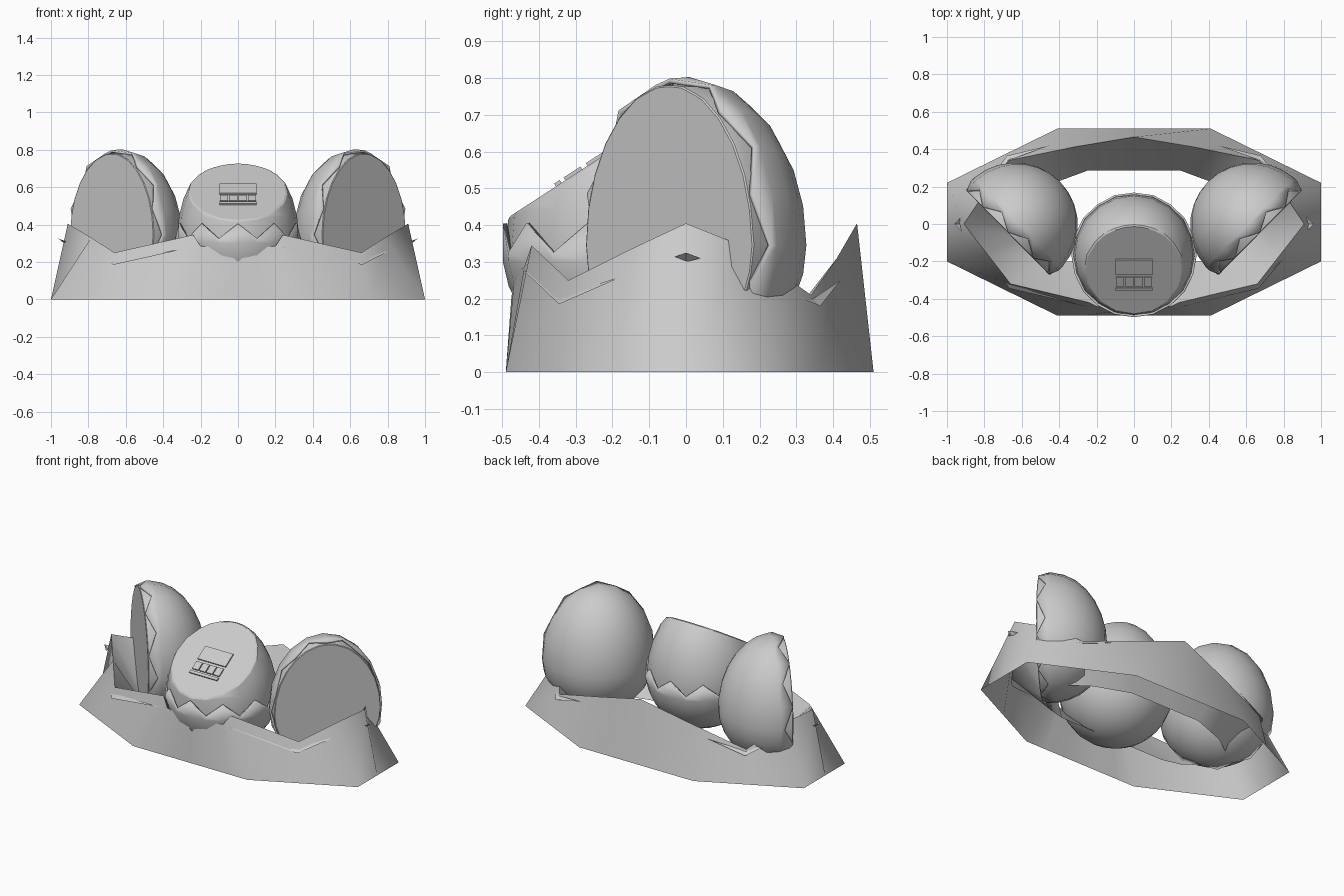
import bpy, bmesh, math
from mathutils import Vector, Matrix

cube = bpy.data.objects.get("Cube")
if cube:
    bpy.data.objects.remove(cube, do_unlink=True)

grey = bpy.data.materials.new("plain grey")
grey.use_nodes = True
GREY = (0.6, 0.6, 0.6, 1)
grey.diffuse_color = GREY
grey.node_tree.nodes["Principled BSDF"].inputs["Base Color"].default_value = GREY


def finish(name, bm, smooth=30):
    bmesh.ops.recalc_face_normals(bm, faces=bm.faces)
    me = bpy.data.meshes.new(name)
    bm.to_mesh(me)
    bm.free()
    me.materials.append(grey)
    ob = bpy.data.objects.new(name, me)
    bpy.context.collection.objects.link(ob)
    if smooth:
        bpy.ops.object.select_all(action='DESELECT')
        ob.select_set(True)
        bpy.context.view_layer.objects.active = ob
        bpy.ops.object.shade_smooth_by_angle(angle=math.radians(smooth))
    return ob


def egg_point(d, r):
    """Scale a unit direction to an egg with a taller upper half."""
    return Vector((d.x * r, d.y * r, d.z * r * (1.365 if d.z > 0 else 1)))


def egg_body(name, centre, plane_co, plane_no):
    """Egg sliced flat by a plane, with a narrow bevel round the cut."""
    bm = bmesh.new()
    bmesh.ops.create_uvsphere(bm, u_segments=20, v_segments=14, radius=1)
    for v in bm.verts:
        v.co = egg_point(v.co, 0.324) + centre
    bmesh.ops.bisect_plane(bm, geom=bm.verts[:] + bm.edges[:] + bm.faces[:],
                           plane_co=plane_co, plane_no=plane_no, clear_outer=True)
    bmesh.ops.remove_doubles(bm, verts=bm.verts, dist=0.004)
    rim = [e for e in bm.edges if e.is_boundary]
    bmesh.ops.holes_fill(bm, edges=rim, sides=0)
    bmesh.ops.bevel(bm, geom=[e for e in rim if e.is_valid], offset=0.01,
                    segments=1, affect='EDGES', clamp_overlap=True)
    finish(name, bm, 22)


def cracked_shell(name, centre, pole, start, low, high, r=0.336, teeth=10, rings=8):
    """Cup of shell around a pole, ending in a zigzag edge."""
    bm = bmesh.new()
    pole = Vector(pole).normalized()
    a = (Vector(start) - pole * pole.dot(Vector(start))).normalized()
    b = pole.cross(a)
    n = teeth * 2
    tip = bm.verts.new(egg_point(pole, r) + centre)
    prev = None
    for i in range(1, rings + 1):
        ring = []
        for k in range(n):
            # only the last ring follows the teeth
            end = math.radians(low if k % 2 else high)
            even = math.radians(low - 4) * i / (rings - 1)
            t = end if i == rings else even
            p = 2 * math.pi * k / n
            d = pole * math.cos(t) + (a * math.cos(p) + b * math.sin(p)) * math.sin(t)
            ring.append(bm.verts.new(egg_point(d, r) + centre))
        for k in range(n):
            j = (k + 1) % n
            if prev:
                bm.faces.new((prev[k], prev[j], ring[j], ring[k]))
            else:
                bm.faces.new((tip, ring[j], ring[k]))
        prev = ring
    ob = finish(name, bm)
    mod = ob.modifiers.new("thickness", 'SOLIDIFY')
    mod.thickness = 0.012
    mod.offset = -1


# Nest, open below: stations from front centre to back centre
# (outer foot, rim, inner edge)
half = [
    ((0, -.49), (0, -.475, .2), (0, -.2)),
    ((.13, -.49), (.08, -.465, .275), (.1, -.2)),
    ((.27, -.49), (.2, -.44, .285), (.2, -.2)),
    ((.41, -.49), (.24, -.42, .345), (.38, -.2)),
    ((.705, -.345), (.66, -.32, .25), (.5, -.17)),
    ((1, -.2), (.785, -.16, .33), (.62, -.08)),
    ((1, 0), (.91, 0, .405), (.66, 0)),
    ((1, .22), (.81, .15, .345), (.62, .1)),
    ((.705, .365), (.67, .34, .21), (.48, .2)),
    ((.41, .51), (.33, .41, .31), (.25, .285)),
    ((0, .51), (0, .465, .405), (0, .285)),
]
mirrored = [tuple((-p[0], *p[1:]) for p in s) for s in half[-2:0:-1]]
bm = bmesh.new()
loops = []
for outer, rim, inner in half + mirrored:
    loops.append([bm.verts.new((*outer, 0)), bm.verts.new(rim), bm.verts.new((*inner, .04))])
for s, t in zip(loops, loops[1:] + loops[:1]):
    for i in range(2):
        bm.faces.new((s[i], t[i], t[i + 1], s[i + 1]))
finish("nest", bm, 85)

# Thin slivers standing out of the nest wall
for side, tag in ((1, "left"), (-1, "right")):
    for label, pts in {
        "front_sliver": ((.83, -.15, .27), (.665, -.345, .185), (.24, -.445, .28), (.655, -.325, .21)),
        "back_sliver": ((.78, .22, .24), (.68, .365, .18), (.45, .42, .25), (.66, .345, .2)),
        "side_sliver": ((.92, -.04, .31), (.93, 0, .3), (.92, .04, .31), (.96, 0, .325)),
    }.items():
        bm = bmesh.new()
        vs = [bm.verts.new((x * side, y, z)) for x, y, z in pts]
        bm.faces.new((vs[0], vs[1], vs[3]))
        bm.faces.new((vs[1], vs[2], vs[3]))
        finish(f"{tag}_{label}", bm, 0)

# Side eggs: cut upright, facing outward and forward
for side, tag in ((1, "left"), (-1, "right")):
    c = Vector((.636 * side, -.008, .345))
    n = Vector((.71 * side, -.7, 0))
    egg_body(f"{tag}_egg", c, c + n * .055, n)
    cracked_shell(f"{tag}_shell", c, -n, (0, 0, 1), 90, 99)

# Middle egg: cut with a slope, sitting in a bowl of shell
c = Vector((0, -.165, .345))
slope = math.atan(.65)
n = Vector((0, -math.sin(slope), math.cos(slope)))
egg_body("middle_egg", c, Vector((0, -.24, .579)), n)
cracked_shell("middle_shell", c, (0, 0, -1), (0, -1, 0), 86.5, 97.5)


# Display and keys on the sloping face
def plate(name, x, y, sx, sy, thick, lift=0):
    bm = bmesh.new()
    bmesh.ops.create_cube(bm, size=1, matrix=Matrix.Diagonal((sx, sy, thick, 1)))
    z = .579 + (y + .24) * .65 + lift
    bm.transform(Matrix.Translation((x, y, z)) @ Matrix.Rotation(slope, 4, 'X'))
    finish(name, bm, 0)


plate("display", 0, -.23, .2, .095, .009, .005)
plate("key_strip", 0, -.346, .2, .018, .018)
for k in range(4):
    plate(f"key_{k + 1}", -.075 + .05 * k, -.305, .044, .055, .018)
